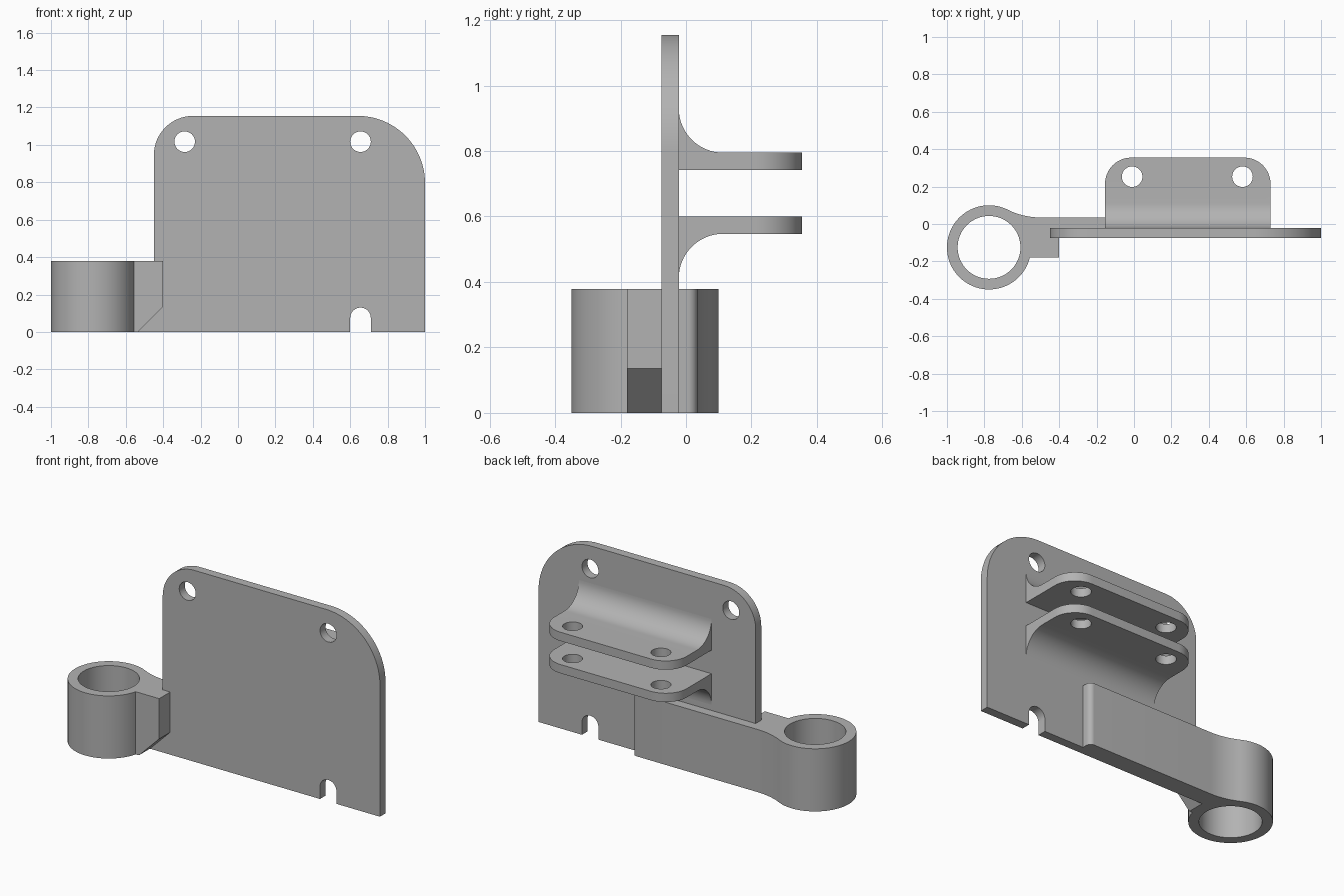
import bpy, bmesh
from math import radians, cos, sin, pi
from mathutils import Vector

cube = bpy.data.objects.get("Cube")
if cube:
    bpy.data.objects.remove(cube, do_unlink=True)

steel = bpy.data.materials.new("plain grey")
steel.use_nodes = True
GREY = (0.45, 0.45, 0.45, 1)
steel.diffuse_color = GREY
steel.node_tree.nodes["Principled BSDF"].inputs["Base Color"].default_value = GREY


def arc(cx, cy, r, start, end, steps=16):
    angles = [radians(start + (end - start) * i / steps) for i in range(steps + 1)]
    return [(cx + r * cos(a), cy + r * sin(a)) for a in angles]


# Extrude a flat outline between two values along the remaining axis
def prism(name, outline, axis, low, high, bevel=None):
    place = {"x": lambda u, v, w: (w, u, v),
             "y": lambda u, v, w: (u, w, v),
             "z": lambda u, v, w: (u, v, w)}[axis]
    bm = bmesh.new()
    face = bm.faces.new([bm.verts.new(place(u, v, low)) for u, v in outline])
    shift = Vector(place(0, 0, high - low))
    result = bmesh.ops.extrude_face_region(bm, geom=[face], use_keep_orig=True)
    moved = [g for g in result["geom"] if isinstance(g, bmesh.types.BMVert)]
    bmesh.ops.translate(bm, verts=moved, vec=shift)
    if bevel:
        radius, rule = bevel
        bmesh.ops.bevel(bm, geom=[e for e in bm.edges if rule(e)], offset=radius,
                        segments=12, profile=0.5, affect="EDGES")
    bmesh.ops.recalc_face_normals(bm, faces=bm.faces)
    mesh = bpy.data.meshes.new(name)
    bm.to_mesh(mesh)
    bm.free()
    mesh.materials.append(steel)
    obj = bpy.data.objects.new(name, mesh)
    bpy.context.collection.objects.link(obj)
    return obj


def activate(obj):
    bpy.ops.object.select_all(action="DESELECT")
    obj.select_set(True)
    bpy.context.view_layer.objects.active = obj


# Cut prisms out of a part, then discard the cutters
def cut(obj, cutters):
    activate(obj)
    for cutter in cutters:
        mod = obj.modifiers.new("cut", "BOOLEAN")
        mod.operation, mod.solver, mod.object = "DIFFERENCE", "EXACT", cutter
        bpy.ops.object.modifier_apply(modifier=mod.name)
        bpy.data.objects.remove(cutter, do_unlink=True)


def smooth(obj):
    activate(obj)
    bpy.ops.object.shade_smooth_by_angle(angle=radians(25))


def hole(x, v, r, axis, low, high, steps=40):
    return prism("hole_cutter", arc(x, v, r, 0, 360, steps)[:-1], axis, low, high)


FRONT, BACK, TOP = -0.075, -0.022, 1.155
HOLE = 0.055

# Upright plate with rounded top corners, two holes and an open slot
plate = prism("upright_plate",
              [(-0.45, 0), (1, 0)] + arc(0.64, TOP - 0.36, 0.36, 0, 90, 24)
              + arc(-0.24, TOP - 0.21, 0.21, 90, 180), "y", FRONT, BACK)
slot = arc(0.655, 0.075, HOLE, 0, 180, 20) + [(0.6, -0.1), (0.71, -0.1)]
cut(plate, [hole(x, 1.017, HOLE, "y", -0.2, 0.1) for x in (-0.285, 0.655)]
    + [prism("slot_cutter", slot, "y", -0.2, 0.1)])
smooth(plate)

# Pair of mirrored shelves, each blended into the plate by a concave fillet
MID = 0.671
profile = ([(-0.04, 0.742), (0.355, 0.742), (0.355, 0.795)]
           + arc(0.113, 0.93, 0.135, 270, 180) + [(-0.04, 0.93)])


def outer_corner(edge):
    a, b = (v.co for v in edge.verts)
    return min(a.y, b.y) > 0.35 and abs(a.x - b.x) < 0.001


for name, side in (("upper_shelf", 1), ("lower_shelf", -1)):
    outline = [(y, MID + side * (z - MID)) for y, z in profile]
    shelf = prism(name, outline, "x", -0.155, 0.73, (0.14, outer_corner))
    cut(shelf, [hole(x, 0.253, HOLE, "z", 0.3, 1) for x in (-0.01, 0.58)])
    smooth(shelf)

# Arm behind the plate flowing into a round bored collar
CX, CY, R, HEIGHT = -0.775, -0.125, 0.225, 0.378
arm = prism("arm_and_collar",
            [(-0.45, FRONT), (-0.45, -0.04), (0.335, -0.04)]
            + arc(0.305, 0.005, 0.03, 0, 90, 8)
            + arc(-0.5, 0.425, 0.39, 270, 243.4, 12)
            + arc(CX, CY, R, 63.4, 372.8, 64)[1:], "z", 0, HEIGHT)
cut(arm, [hole(CX, CY, 0.168, "z", -0.1, 0.5, 64)])
smooth(arm)

# Chamfered block bracing the collar against the plate front
prism("brace_block", [(-0.58, 0), (-0.535, 0), (-0.4, 0.135), (-0.4, HEIGHT),
                      (-0.58, HEIGHT)], "y", -0.18, -0.06)
